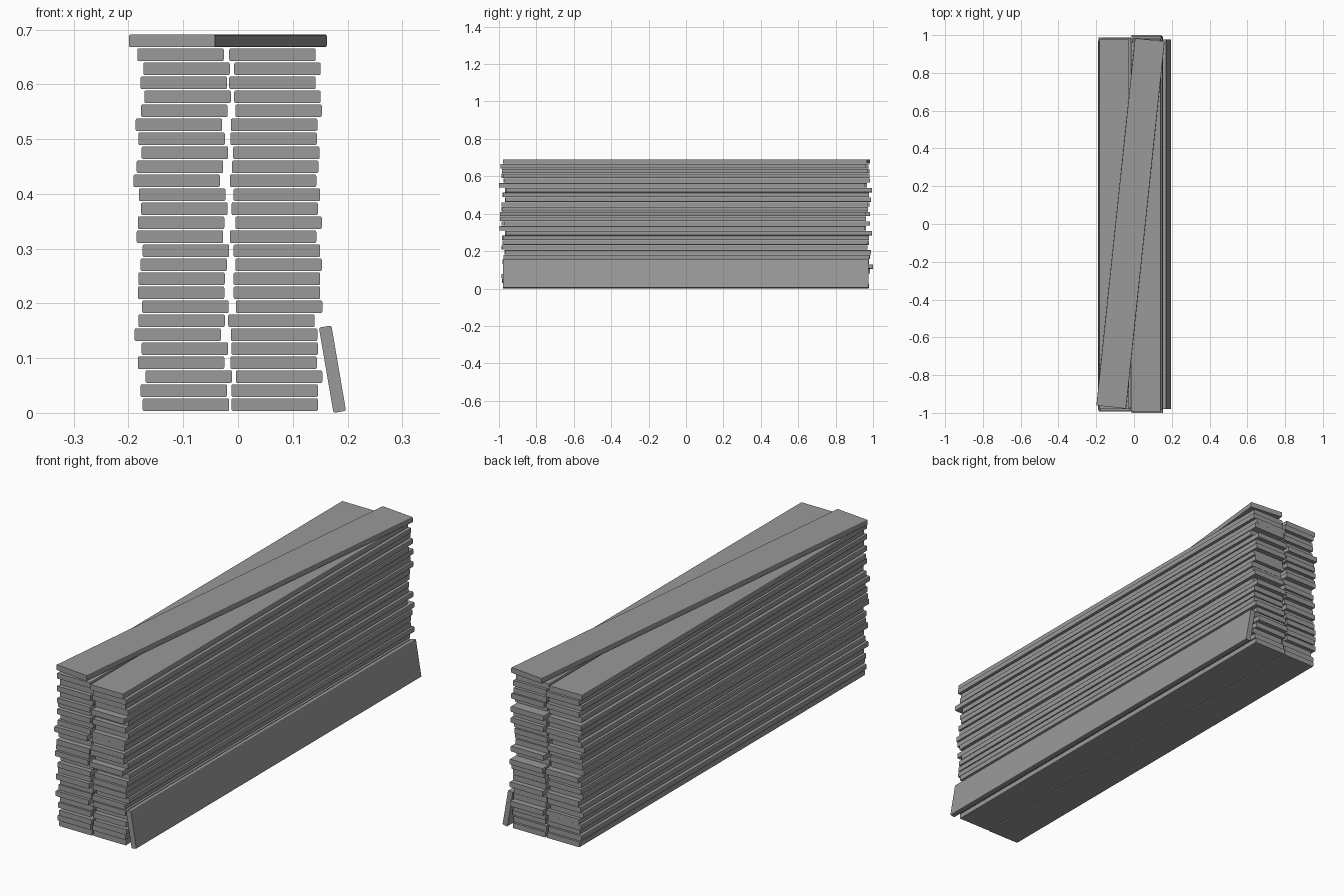
import bpy, bmesh, math

if "Cube" in bpy.data.objects:
    bpy.data.objects.remove(bpy.data.objects["Cube"])

WIDTH, LENGTH, THICK = 0.158, 1.955, 0.0232
PITCH, Z0 = 0.02556, 0.0150

wood = bpy.data.materials.new("dark_grey_wood")
wood.diffuse_color = (0.32, 0.32, 0.32, 1)
wood.use_nodes = True
wood.node_tree.nodes["Principled BSDF"].inputs["Base Color"].default_value = wood.diffuse_color


def plank(name, loc, rot=(0, 0, 0)):
    """Board lying along y with eased long edges."""
    bm = bmesh.new()
    bmesh.ops.create_cube(bm, size=1)
    bmesh.ops.scale(bm, vec=(WIDTH, LENGTH, THICK), verts=bm.verts)
    long_edges = [e for e in bm.edges
                  if abs(e.verts[0].co.y - e.verts[1].co.y) > 1]
    bmesh.ops.bevel(bm, geom=long_edges, offset=0.003, segments=2,
                    profile=0.5, affect='EDGES')
    mesh = bpy.data.meshes.new(name)
    bm.to_mesh(mesh)
    bm.free()
    mesh.materials.append(wood)
    ob = bpy.data.objects.new(name, mesh)
    ob.location, ob.rotation_euler = loc, rot
    bpy.context.collection.objects.link(ob)


# Sideways centre of each board, bottom to top, in thousandths
left_x = [-95, -99, -90, -104, -97, -110, -103, -96, -104, -103, -99, -95, -106,
          -104, -98, -102, -112, -106, -97, -103, -108, -98, -92, -99, -94, -105]
right_x = [67, 67, 75, 65, 67, 66, 61, 75, 71, 71, 74, 71, 64,
           74, 67, 71, 64, 68, 70, 65, 66, 74, 72, 63, 72, 63]
# Lengthwise slip of each board, in thousandths
left_y = [0, -5, -10, 4, 8, -3, 6, 8, -10, 2, -6, 10, -14,
          -8, -14, 6, -10, 3, 10, -4, 10, -10, 2, -10, 4, -2]
right_y = [2, -3, -8, 5, 22, 0, 3, 12, -6, -4, 2, 18, -20,
           6, -16, -18, -4, -8, 12, 0, 18, -22, 6, 3, -6, -14]

# Two side-by-side stacks
for side, xs, ys in (("left", left_x, left_y), ("right", right_x, right_y)):
    for i, (x, y) in enumerate(zip(xs, ys)):
        plank(f"{side}_stack_plank_{i + 1}", (x / 1000, y / 1000, Z0 + i * PITCH))

# Board laid diagonally across the top
plank("top_diagonal_plank", (-0.0185, 0.003, Z0 + 26 * PITCH),
      (0, 0, -math.radians(6.0)))

# Board leaning on the right side
plank("leaning_plank", (0.1725, -0.001, 0.0798), (0, -math.radians(99.7), 0))
